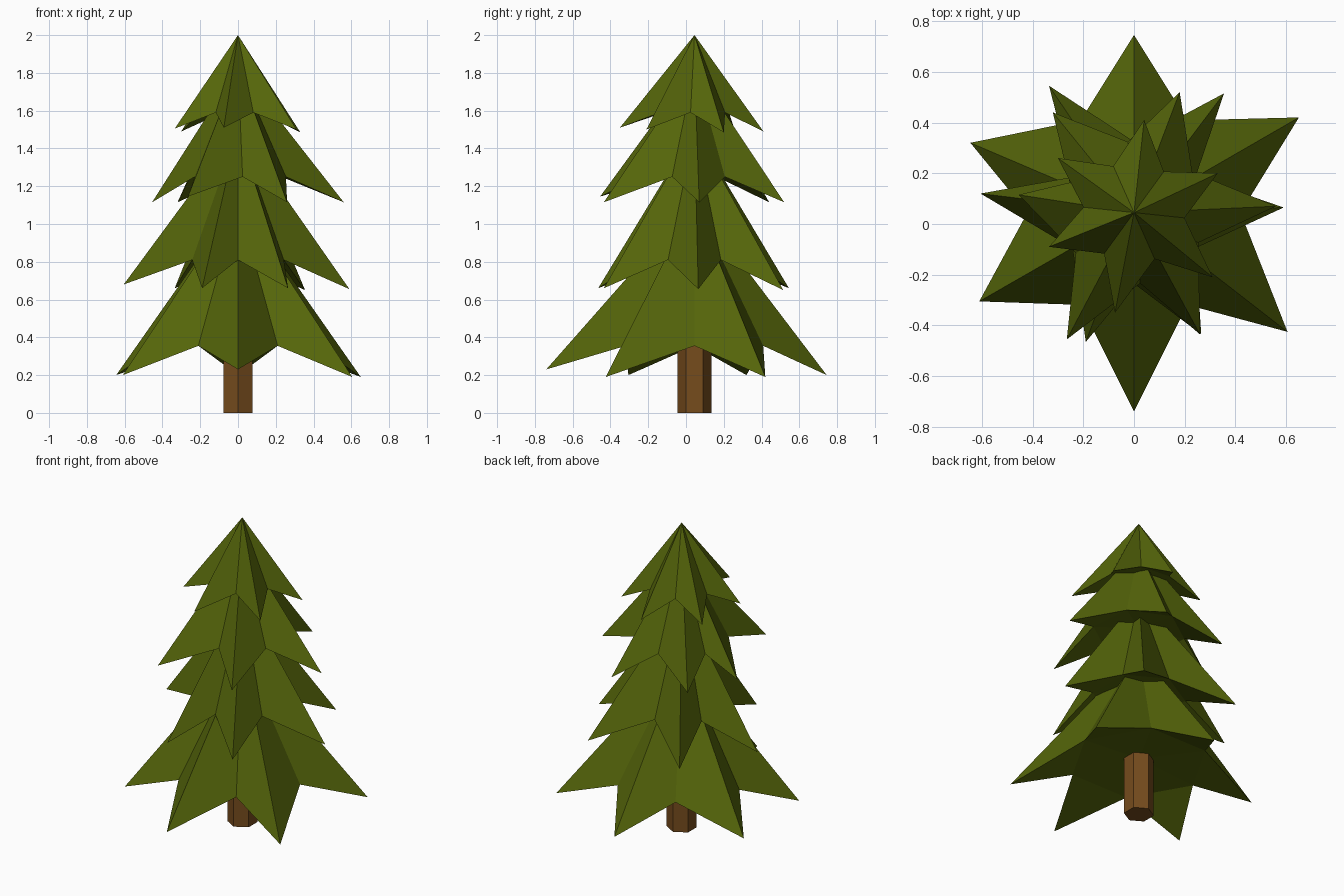
import bpy, bmesh, math

if "Cube" in bpy.data.objects:
    bpy.data.objects.remove(bpy.data.objects["Cube"])

CY = 0.045  # trunk axis sits slightly behind the centre


def material(name, rgb):
    m = bpy.data.materials.new(name)
    m.diffuse_color = (*rgb, 1)
    m.use_nodes = True
    m.node_tree.nodes["Principled BSDF"].inputs["Base Color"].default_value = m.diffuse_color
    return m


GREEN = material("needle_green", (0.090, 0.130, 0.003))
BROWN = material("bark_brown", (0.18, 0.072, 0.012))


def finish(bm, name, mat):
    bmesh.ops.recalc_face_normals(bm, faces=bm.faces)
    me = bpy.data.meshes.new(name)
    bm.to_mesh(me)
    bm.free()
    me.materials.append(mat)
    bpy.context.collection.objects.link(bpy.data.objects.new(name, me))


def polar(r, a, z):
    return (r * math.cos(a), CY + r * math.sin(a), z)


def tier(name, tips, valley_r, valley_deg, valley_z, apex_z):
    """Star-shaped cone: drooping tips, raised valleys, shallow hollow below."""
    full = 2 * math.pi
    rim = [(math.atan2(y - CY, x) % full, (x, y, z), True) for x, y, z in tips]
    for k in range(6):
        a = math.radians(valley_deg + 60 * k) % full
        rim.append((a, polar(valley_r, a, valley_z), False))
    rim.sort()
    bm = bmesh.new()
    low = [bm.verts.new(co) for _, co, _ in rim]
    apex = bm.verts.new((0, CY, apex_z))
    hollow = bm.verts.new((0, CY, valley_z + 0.03))
    n = len(low)
    for i in range(n):
        j = (i + 1) % n
        bm.faces.new((low[i], low[j], apex))
        if rim[i][2]:  # underside of each tip
            bm.faces.new((low[i - 1], low[i], low[j]))
            bm.faces.new((low[i - 1], low[j], hollow))
    finish(bm, name, GREEN)


# Branch tiers from bottom to top
tier("branches_bottom",
     [(0, 0.745, 0.20), (0.65, 0.42, 0.19), (0.605, -0.425, 0.19),
      (0, -0.74, 0.23), (-0.61, -0.305, 0.20), (-0.645, 0.32, 0.20)],
     0.42, 0, 0.355, 1.12)
tier("branches_lower",
     [(0.59, 0.065, 0.655), (0.355, 0.515, 0.65), (-0.335, 0.545, 0.66),
      (-0.605, 0.12, 0.68), (-0.19, -0.465, 0.66), (0.265, -0.435, 0.66)],
     0.28, 30, 0.81, 1.5)
tier("branches_upper",
     [(0.56, 0.07, 1.115), (0.18, 0.52, 1.115), (-0.32, 0.44, 1.115),
      (-0.455, 0.115, 1.115), (-0.265, -0.455, 1.145), (0.26, -0.435, 1.115)],
     0.28, 35, 1.25, 1.83)
tier("branches_top",
     [(0.04, 0.41, 1.49), (0.33, 0.20, 1.485), (0.31, -0.21, 1.50),
      (-0.075, -0.35, 1.51), (-0.335, -0.09, 1.505), (-0.30, 0.26, 1.49)],
     0.20, 54, 1.59, 2.0)

# Six-sided trunk
bm = bmesh.new()
rings = [[bm.verts.new(polar(0.09, math.radians(30 + 60 * k), z)) for k in range(6)]
         for z in (0, 0.39)]
for ring in rings:
    bm.faces.new(ring)
for k in range(6):
    j = (k + 1) % 6
    bm.faces.new((rings[0][k], rings[0][j], rings[1][j], rings[1][k]))
finish(bm, "trunk", BROWN)
